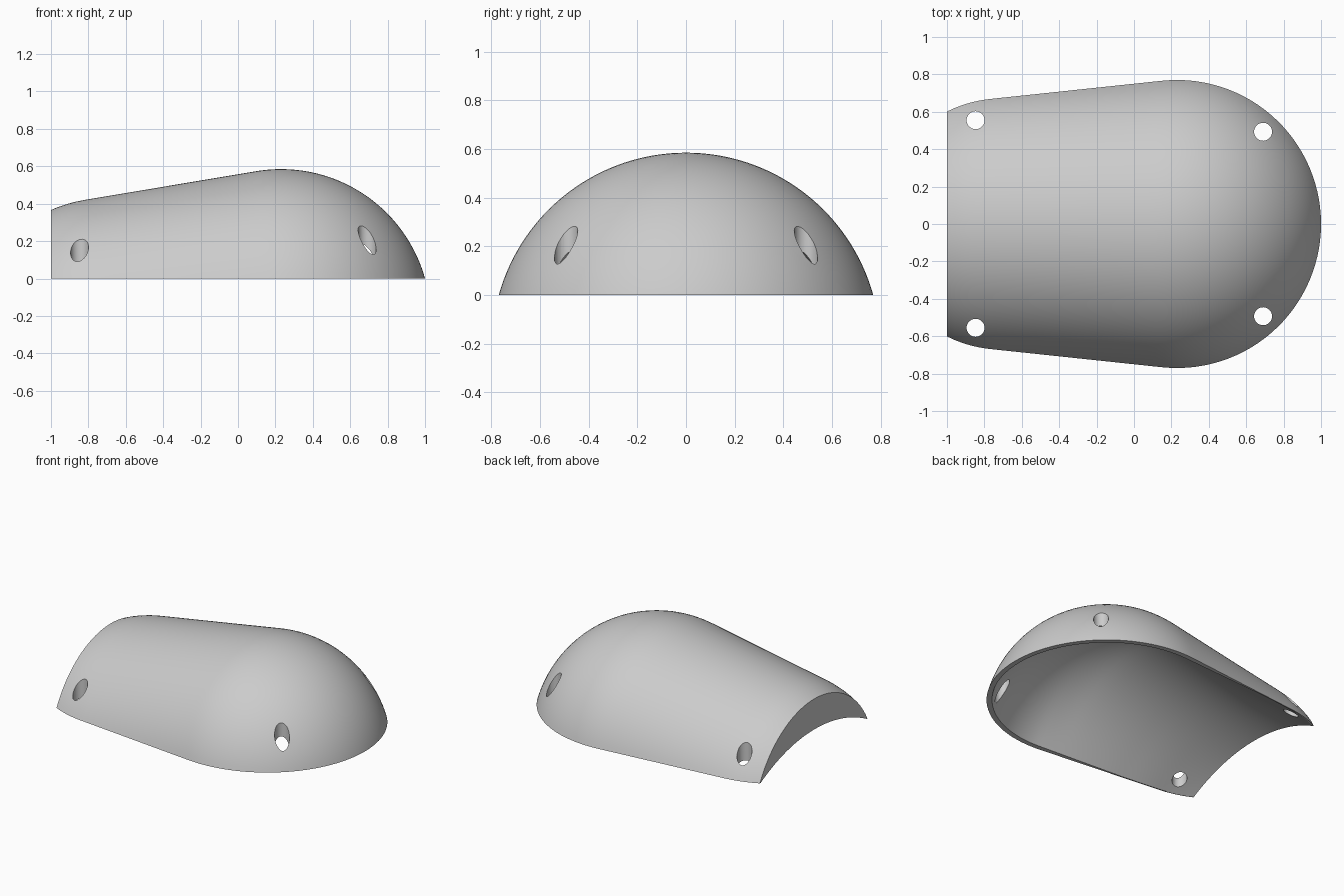
import bpy, bmesh
from math import sin, cos, sqrt, atan2, radians

if "Cube" in bpy.data.objects:
    bpy.data.objects.remove(bpy.data.objects["Cube"], do_unlink=True)

grey = bpy.data.materials.new("light grey")
grey.use_nodes = True
colour = (0.6, 0.6, 0.6, 1)
grey.diffuse_color = colour
grey.node_tree.nodes["Principled BSDF"].inputs["Base Color"].default_value = colour

DOME_X, OUTER_RIM, INNER_RIM = 0.23, 0.77, 0.735
DOME_STEPS, TAIL_STEPS, ARC_STEPS = 32, 24, 64


def circle(x, centre, radius):
    return sqrt(max(radius ** 2 - (x - centre) ** 2, 0))


def blended(x, dome, x_dome, tail, x_tail):
    """Dome curve, straight run, then tail curve."""
    if x >= x_dome:
        return dome(x)
    if x <= x_tail:
        return tail(x)
    t = (x - x_tail) / (x_dome - x_tail)
    return tail(x_tail) + t * (dome(x_dome) - tail(x_tail))


def outer_size(x):
    width = blended(x, lambda v: circle(v, DOME_X, OUTER_RIM), 0.15,
                    lambda v: circle(v, -0.7, 0.672), -0.77)
    height = blended(x, lambda v: circle(v, DOME_X, 0.7993) - 0.2143, 0.1,
                     lambda v: circle(v, -0.7, 0.74) - 0.31, -0.82)
    return width, height


def inner_size(x):
    # The rim thins out from the dome towards the open end
    rim = 0.008 + 0.027 * min(max((x + 0.5) / 0.66, 0), 1)
    width = circle(x, DOME_X, INNER_RIM) if x > 0.16 else outer_size(x)[0] - rim
    height = blended(x, lambda v: circle(v, DOME_X, 0.795) - 0.303, -0.01,
                     lambda v: 0.15, -1)
    return width, height


def loft(bm, size, rim_radius):
    """Rows of arched sections running from the dome tip to the open end."""
    xs = [DOME_X + rim_radius * sin(radians(90 - 105 * i / DOME_STEPS))
          for i in range(DOME_STEPS + 1)]
    last = xs[-1]
    xs += [last + (-1 - last) * (i + 1) / TAIL_STEPS for i in range(TAIL_STEPS)]
    rows = []
    for x in xs:
        w, h = size(x)
        h = max(h, 1e-6)
        r = (w * w + h * h) / (2 * h)
        a = atan2(w, r - h)
        angles = [a * (2 * j / ARC_STEPS - 1) for j in range(ARC_STEPS + 1)]
        rows.append([bm.verts.new((x, r * sin(p), max(h - r + r * cos(p), 0)))
                     for p in angles])
    return rows


def skin(bm, a, b):
    for i in range(len(a) - 1):
        bm.faces.new((a[i], a[i + 1], b[i + 1], b[i]))


# Shell: outer and inner skins joined along the bottom rim and the end face
bm = bmesh.new()
outer = loft(bm, outer_size, OUTER_RIM)
inner = loft(bm, inner_size, INNER_RIM)
for rows in (outer, inner):
    for a, b in zip(rows, rows[1:]):
        skin(bm, a, b)
for side in (0, -1):
    skin(bm, [r[side] for r in outer], [r[side] for r in inner])
skin(bm, outer[-1], inner[-1])
bmesh.ops.remove_doubles(bm, verts=bm.verts, dist=1e-5)
bmesh.ops.recalc_face_normals(bm, faces=bm.faces)
mesh = bpy.data.meshes.new("shell_cover")
bm.to_mesh(mesh)
bm.free()
mesh.materials.append(grey)
shell = bpy.data.objects.new("shell_cover", mesh)
bpy.context.collection.objects.link(shell)

# Four vertical fixing holes
for x, y in ((-0.847, 0.555), (0.69, 0.493)):
    for side in (-1, 1):
        bpy.ops.mesh.primitive_cylinder_add(vertices=40, radius=0.048, depth=2,
                                            location=(x, side * y, 0))
        cutter = bpy.context.object
        cutter.name = "hole_cutter"
        cutter.hide_render = True
        cutter.data.materials.append(grey)
        bpy.context.view_layer.objects.active = shell
        cut = shell.modifiers.new("hole", 'BOOLEAN')
        cut.operation = 'DIFFERENCE'
        cut.solver = 'EXACT'
        cut.object = cutter
        bpy.ops.object.modifier_apply(modifier=cut.name)
        bpy.data.objects.remove(cutter, do_unlink=True)

# Smooth curved skins, crisp rims and hole edges
bpy.ops.object.select_all(action='DESELECT')
shell.select_set(True)
bpy.ops.object.shade_smooth_by_angle(angle=radians(30))
